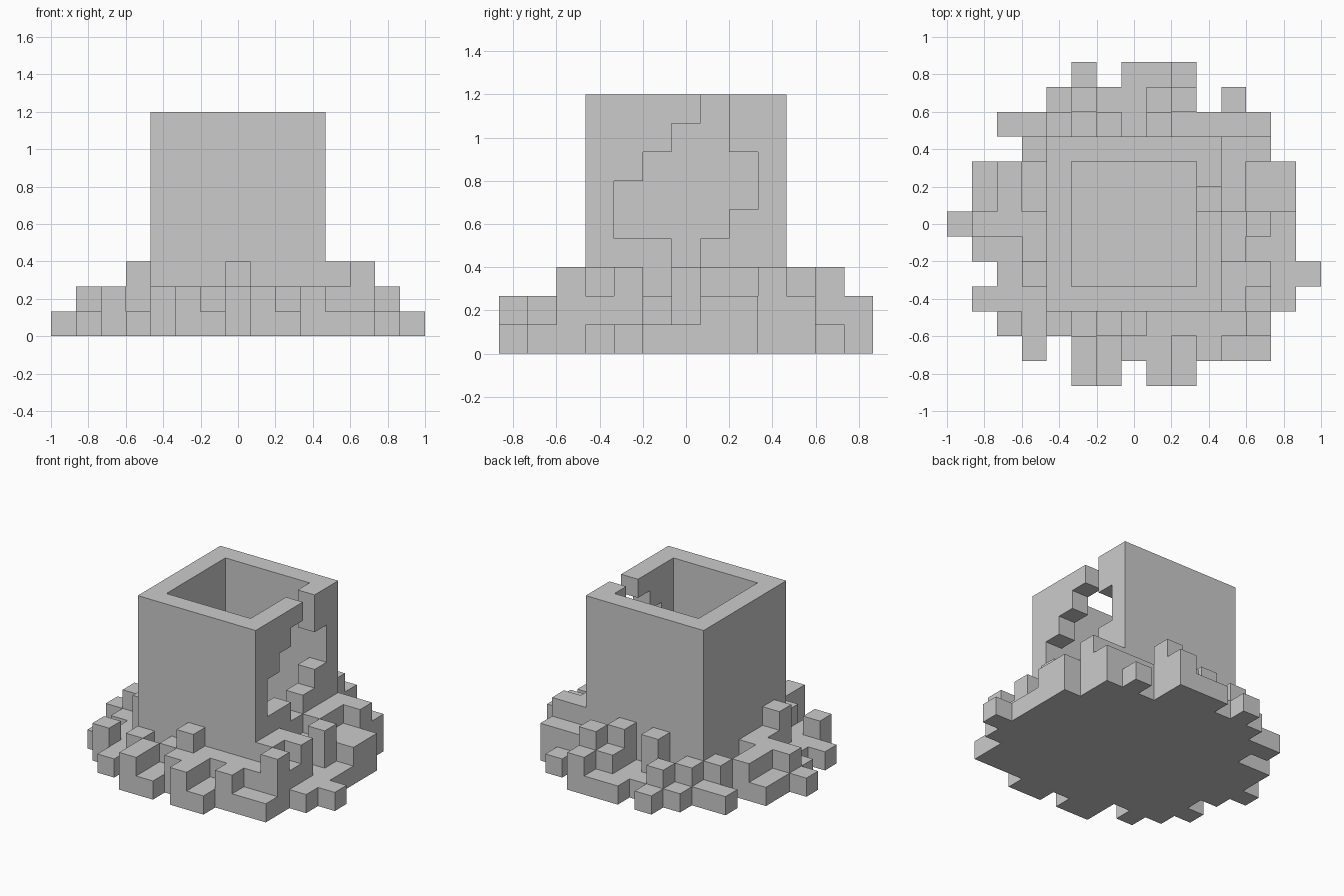
import bpy, bmesh
from mathutils import Vector

if "Cube" in bpy.data.objects:
    bpy.data.objects.remove(bpy.data.objects["Cube"])

U = 2 / 15  # edge length of one block

# Rubble height map: rows from back (j=6) to front (j=-6), columns i=-7..7.
# '#' marks the tower footprint, '.' is empty.
ROWS = [
    ".....1.112.....",
    "....121123.1...",
    "..112131322222.",
    "...2#######33..",
    ".121#######322.",
    ".121#######322.",
    "1222#######231.",
    ".112#######211.",
    "..13#######3311",
    ".111#######321.",
    "..21212322223..",
    "...1.2122121 1.",
    ".....21.21.....",
]
ROWS[2] = "..112131322" + "22.."
ROWS[11] = "...1.212212" + "11.."

# Breach in the right wall: layer -> range of missing blocks along y
BREACH = {8: (1, 1), 7: (0, 1), 6: (-1, 2), 5: (-2, 2), 4: (-2, 1), 3: (0, 0)}

rubble, tower, floor = set(), set(), set()
for r, row in enumerate(ROWS):
    for c, ch in enumerate(row):
        i, j = c - 7, 6 - r
        if ch.isdigit():
            rubble |= {(i, j, k) for k in range(int(ch))}
        elif ch == "#":
            if max(abs(i), abs(j)) < 3:
                floor.add((i, j, 0))
                continue
            for k in range(9):
                lo, hi = BREACH.get(k, (9, -9))
                if not (i == 3 and lo <= j <= hi):
                    tower.add((i, j, k))
solid = rubble | tower | floor


def build(name, cells):
    """Make an object from the exposed block faces of one part."""
    bm = bmesh.new()
    for cell in sorted(cells):
        centre = Vector((cell[0], cell[1], cell[2] + 0.5))
        for axis in range(3):
            for s in (-1, 1):
                nb = list(cell)
                nb[axis] += s
                if tuple(nb) in solid:
                    continue
                n, a, b = Vector(), Vector(), Vector()
                n[axis] = s / 2
                a[(axis + 1) % 3] = 0.5
                b[(axis + 2) % 3] = 0.5 * s
                bm.faces.new([bm.verts.new((centre + n + d) * U)
                              for d in (-a - b, a - b, a + b, -a + b)])
    bmesh.ops.remove_doubles(bm, verts=bm.verts, dist=0.001)
    me = bpy.data.meshes.new(name)
    bm.to_mesh(me)
    bm.free()
    bpy.context.collection.objects.link(bpy.data.objects.new(name, me))


build("tower_walls", tower)
build("tower_floor", floor)
build("rubble_base", rubble)
